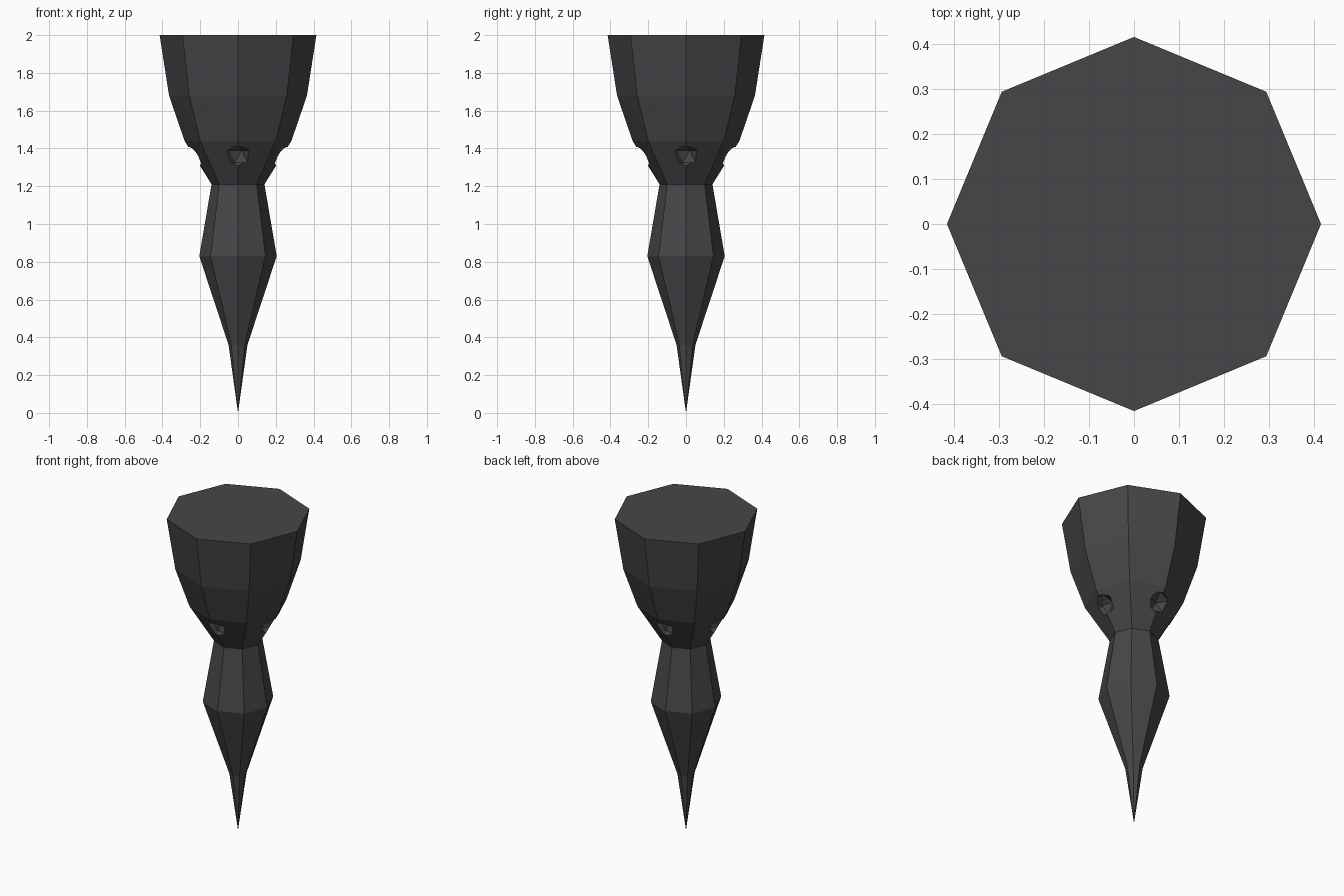
import bpy, bmesh, math

if "Cube" in bpy.data.objects:
    bpy.data.objects.remove(bpy.data.objects["Cube"])

dark = bpy.data.materials.new("dark_grey")
dark.diffuse_color = (0.062, 0.061, 0.067, 1)
dark.use_nodes = True
dark.node_tree.nodes["Principled BSDF"].inputs["Base Color"].default_value = dark.diffuse_color

# Body: eight-sided spike, waist and flared head
profile = [(0.05, 0.36), (0.205, 0.83), (0.14, 1.21),
           (0.283, 1.44), (0.365, 1.68), (0.415, 2.0)]
SIDES = 8
bm = bmesh.new()
rings = []
for r, z in profile:
    rings.append([bm.verts.new((r * math.cos(i * math.tau / SIDES),
                                r * math.sin(i * math.tau / SIDES), z))
                  for i in range(SIDES)])
tip = bm.verts.new((0, 0, 0))
for i in range(SIDES):
    j = (i + 1) % SIDES
    bm.faces.new((tip, rings[0][j], rings[0][i]))
    for a, b in zip(rings, rings[1:]):
        bm.faces.new((a[i], a[j], b[j], b[i]))
bm.faces.new(rings[-1])
bmesh.ops.recalc_face_normals(bm, faces=bm.faces)
mesh = bpy.data.meshes.new("spike_body")
bm.to_mesh(mesh)
bm.free()
mesh.materials.append(dark)
body = bpy.data.objects.new("spike_body", mesh)
bpy.context.collection.objects.link(body)

# Four faceted pits cut into the neck, one on each axis
for k in range(4):
    a = k * math.pi / 2
    bpy.ops.mesh.primitive_ico_sphere_add(
        subdivisions=1, radius=0.071, rotation=(0, 0, a + math.pi / 2),
        location=(0.234 * math.cos(a), 0.234 * math.sin(a), 1.357))
    cutter = bpy.context.object
    cutter.name = "pit_cutter"
    cutter.hide_render = True
    cutter.data.materials.append(dark)
    mod = body.modifiers.new("pit", 'BOOLEAN')
    mod.operation = 'DIFFERENCE'
    mod.solver = 'EXACT'
    mod.object = cutter
    bpy.context.view_layer.objects.active = body
    bpy.ops.object.modifier_apply(modifier=mod.name)
    bpy.data.objects.remove(cutter)
